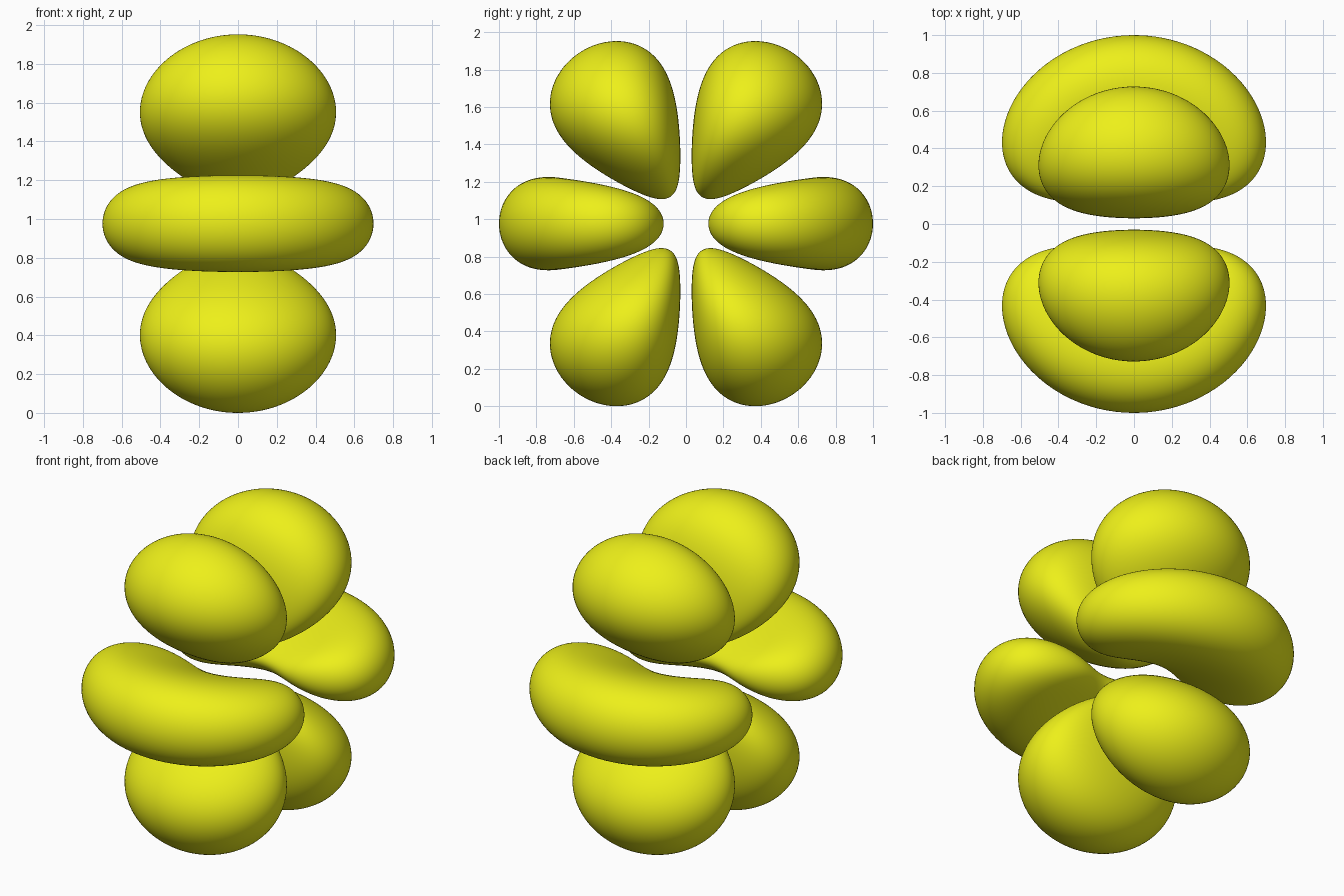
import bpy, bmesh
from math import sin, cos, log, pi, radians

if "Cube" in bpy.data.objects:
    bpy.data.objects.remove(bpy.data.objects["Cube"])

# Six-lobed orbital surface: |y(5z^2 - r^2)| / r^3 * r^N * exp(-A r) = level, reaching y = 1
N, A = 3.8, 7.79
R_PEAK = N / A
NODE = radians(63.435)

mat = bpy.data.materials.new("yellow")
mat.diffuse_color = (0.85, 0.87, 0.01, 1)
mat.use_nodes = True
mat.node_tree.nodes["Principled BSDF"].inputs["Base Color"].default_value = mat.diffuse_color


def inside(r, th, ph, lo, hi):
    if r <= 0.01 or not lo < th < hi or not 0 < ph < pi:
        return False
    ang = abs(sin(th) * (5 * cos(th) ** 2 - 1)) * sin(ph)
    return ang > 1e-9 and log(ang) + N * log(r) - A * (r - 1) > 0


def lobe_points(bm, th0, lo, hi):
    # Push sphere vertices out to the surface in (r, theta, phi) space
    spread = (0.5, 0.5 * (hi - lo), 0.5 * pi)
    for v in bm.verts:
        # sphere z -> radius, y -> polar angle, x -> azimuth
        d = (v.co.z * spread[0], v.co.y * spread[1], v.co.x * spread[2])
        a, b = 0.0, 2.5
        for _ in range(22):
            t = (a + b) / 2
            if inside(R_PEAK + t * d[0], th0 + t * d[1], pi / 2 + t * d[2], lo, hi):
                a = t
            else:
                b = t
        r, th, ph = R_PEAK + a * d[0], th0 + a * d[1], pi / 2 + a * d[2]
        v.co = (r * sin(th) * cos(ph), r * sin(th) * sin(ph), r * cos(th))


def make_lobe(th0, lo, hi):
    bm = bmesh.new()
    bmesh.ops.create_icosphere(bm, subdivisions=6, radius=1)
    lobe_points(bm, th0, lo, hi)
    return bm


def add_lobe(name, src, sy, sz, height):
    # Mirrored copy of a lobe, lifted to stand on the ground
    bm = src.copy()
    for v in bm.verts:
        v.co.y *= sy
        v.co.z = v.co.z * sz + height
    bmesh.ops.recalc_face_normals(bm, faces=bm.faces)
    for f in bm.faces:
        f.smooth = True
    me = bpy.data.meshes.new(name)
    bm.to_mesh(me)
    bm.free()
    me.materials.append(mat)
    bpy.context.collection.objects.link(bpy.data.objects.new(name, me))


tilted = make_lobe(radians(31.09), 0, NODE)
middle = make_lobe(pi / 2, NODE, pi - NODE)
height = max(v.co.z for v in tilted.verts)

for sy, side in ((-1, "front"), (1, "back")):
    add_lobe(side + "_middle_lobe", middle, sy, 1, height)
    add_lobe(side + "_upper_lobe", tilted, sy, 1, height)
    add_lobe(side + "_lower_lobe", tilted, sy, -1, height)
